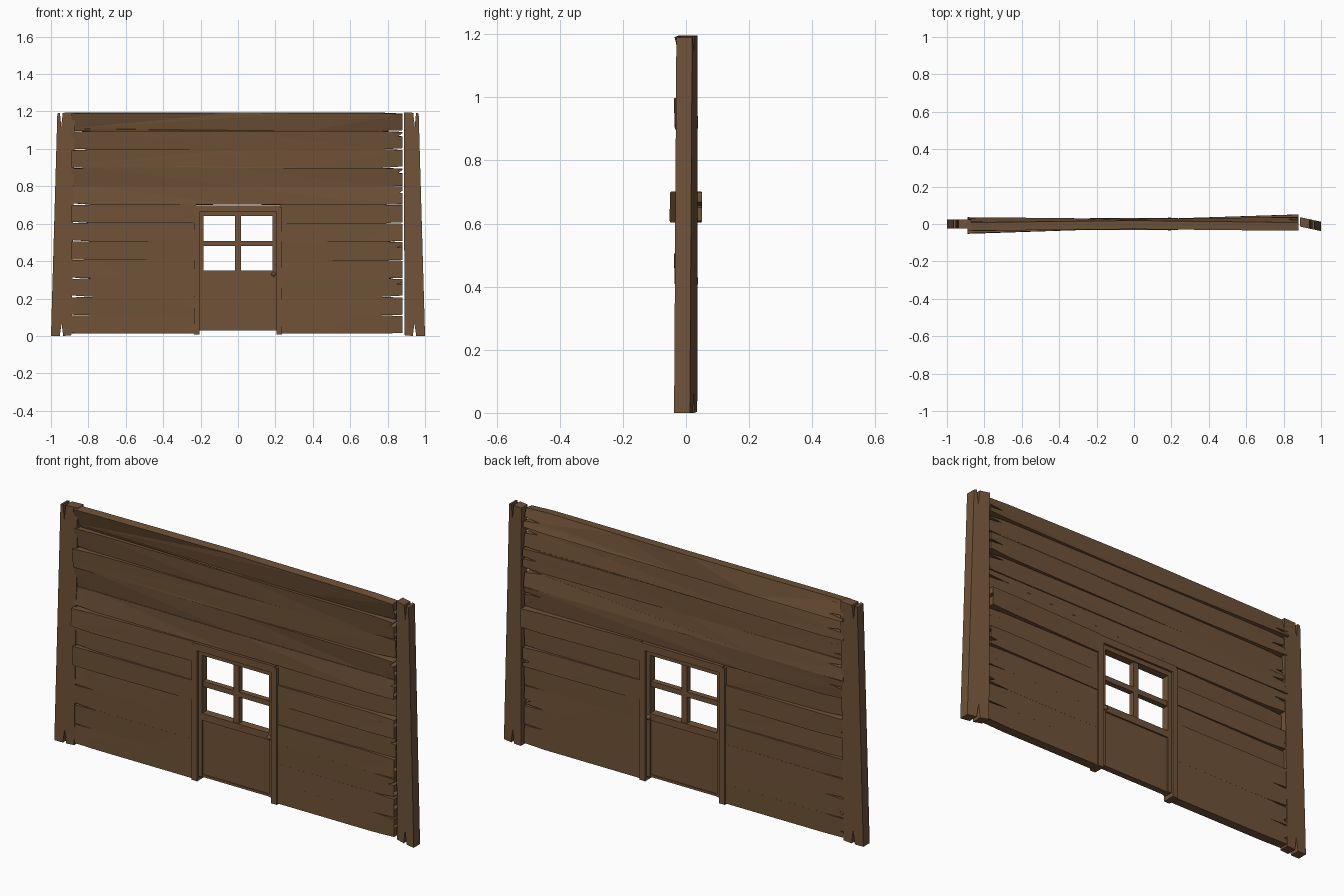
import bpy, bmesh, math, random
from mathutils import Vector

if "Cube" in bpy.data.objects:
    bpy.data.objects.remove(bpy.data.objects["Cube"])

random.seed(7)
wood = bpy.data.materials.new("brown wood")
wood.diffuse_color = (0.16, 0.085, 0.039, 1)
wood.use_nodes = True
wood.node_tree.nodes["Principled BSDF"].inputs["Base Color"].default_value = wood.diffuse_color


def finish(name, bm):
    bmesh.ops.recalc_face_normals(bm, faces=bm.faces[:])
    me = bpy.data.meshes.new(name)
    bm.to_mesh(me)
    bm.free()
    me.materials.append(wood)
    ob = bpy.data.objects.new(name, me)
    bpy.context.collection.objects.link(ob)
    return ob


def slab(name, outline, thick, warp):
    """Extrude an x-z outline along y, then bend every point with warp."""
    bm = bmesh.new()
    f = [bm.verts.new((x, -thick / 2, z)) for x, z in outline]
    b = [bm.verts.new((x, thick / 2, z)) for x, z in outline]
    n = len(outline)
    bm.faces.new(f)
    bm.faces.new(b[::-1])
    for i in range(n):
        j = (i + 1) % n
        bm.faces.new((f[i], b[i], b[j], f[j]))
    bmesh.ops.triangulate(bm, faces=[q for q in bm.faces if len(q.verts) > 4])
    for v in bm.verts:
        v.co = warp(v.co)
    return finish(name, bm)


def box(name, x0, x1, y0, y1, z0, z1):
    bm = bmesh.new()
    bmesh.ops.create_cube(bm, size=1)
    for v in bm.verts:
        v.co = Vector(((x0 + x1) / 2 + v.co.x * (x1 - x0),
                       (y0 + y1) / 2 + v.co.y * (y1 - y0),
                       (z0 + z1) / 2 + v.co.z * (z1 - z0)))
    return finish(name, bm)


def cracks(x, d, z0, z1):
    """Points up one plank end: V cracks run inward (direction d)."""
    pts = [(x, z0 + random.uniform(0, 0.008))]
    for k in random.choice([(0.5,), (0.3, 0.75), (0.6,), (0.25, 0.68)]):
        c = z0 + (z1 - z0) * k + random.uniform(-0.008, 0.008)
        h = random.uniform(0.006, 0.010)
        pts += [(x, c - h), (x + d * random.uniform(0.06, 0.10), c + random.uniform(-0.005, 0.005)),
                (x, c + h)]
    return pts + [(x, z1 - random.uniform(0, 0.006))]


# Horizontal planks: row -> sideways swing of the ends, roll at the ends, roll in the middle
SWING = {6: 0.028, 9: 0.014, 4: 0.014}
ROLL = {11: (17, 5), 10: (7, 3), 8: (8, 3), 7: (-5, 0)}
L, R, DOOR = -0.89, 0.88, 0.225


def plank(name, row, x0, x1):
    z0, z1 = 0.012 + row * 0.0985, 0.012 + (row + 1) * 0.0985 + 0.0005
    mid = (z0 + z1) / 2
    a = cracks(x0, 1, z0, z1) if x0 == L else [(x0, z0), (x0, z1)]
    b = cracks(x1, -1, z0, z1) if x1 == R else [(x1, z0), (x1, z1)]
    xs = [x0 + 0.12 + (x1 - x0 - 0.24) * i / 4 for i in range(5)]
    outline = a + [(x, z1) for x in xs] + b[::-1] + [(x, z0) for x in xs[::-1]]
    swing = SWING.get(row, 0.0)
    end, cen = ROLL.get(row, (random.uniform(-2, 2), 0))

    def warp(p):
        t = p.x / 0.88
        r = math.radians(cen + (end - cen) * abs(t))
        u = p.z - mid
        return Vector((p.x, p.y * math.cos(r) - u * math.sin(r) + swing * t,
                       mid + u * math.cos(r) + p.y * math.sin(r) * 0.3))
    slab(name, outline, 0.046, warp)


for row in range(12):
    if row < 7:
        plank(f"left_plank_{row}", row, L, -DOOR)
        plank(f"right_plank_{row}", row, DOOR, R)
    else:
        plank(f"plank_{row}", row, L, R)


# Side posts, tapered and split at both ends
def post(name, s, yaw, inner_top):
    pts = [(0.89, 0.004), (0.935, 0.0), (0.943, 0.07), (0.953, 0.0), (1.0, 0.0),
           (0.966, 1.19), (0.952, 1.193), (0.945, 1.12), (0.937, 1.193), (inner_top, 1.195)]

    def warp(p):
        return Vector((p.x, p.y - (abs(p.x) - 0.94) * math.tan(math.radians(yaw)), p.z))
    slab(name, [(s * x, z) for x, z in pts], 0.05, warp)


post("left_post", -1, 0, 0.872)
post("right_post", 1, 12, 0.887)

# Door frame
for side, s in (("left", -1), ("right", 1)):
    a, b = sorted((s * 0.236, s * 0.205))
    box(f"{side}_door_jamb", a, b, -0.031, 0.031, 0.008, 0.69)
box("door_lintel", -0.225, 0.225, -0.031, 0.031, 0.662, 0.698)

# Door: lower panel, stiles, rails and window bars
box("door_panel", -0.19, 0.19, -0.012, 0.012, 0.035, 0.33)
for side, s in (("left", -1), ("right", 1)):
    a, b = sorted((s * 0.207, s * 0.185))
    box(f"{side}_door_stile", a, b, -0.02, 0.02, 0.03, 0.664)
box("door_top_rail", -0.2, 0.2, -0.02, 0.02, 0.64, 0.664)
box("door_middle_rail", -0.2, 0.2, -0.02, 0.02, 0.315, 0.35)
box("door_bottom_rail", -0.2, 0.2, -0.016, 0.016, 0.03, 0.042)
box("window_upright_bar", -0.015, 0.015, -0.014, 0.014, 0.345, 0.645)
box("window_cross_bar", -0.19, 0.19, -0.014, 0.014, 0.482, 0.508)

# Door knobs, front and back
for side, s in (("front", -1), ("back", 1)):
    bm = bmesh.new()
    bmesh.ops.create_uvsphere(bm, u_segments=10, v_segments=6, radius=0.012)
    for v in bm.verts:
        v.co += Vector((0.19, s * 0.024, 0.33))
    finish(f"{side}_door_knob", bm)
